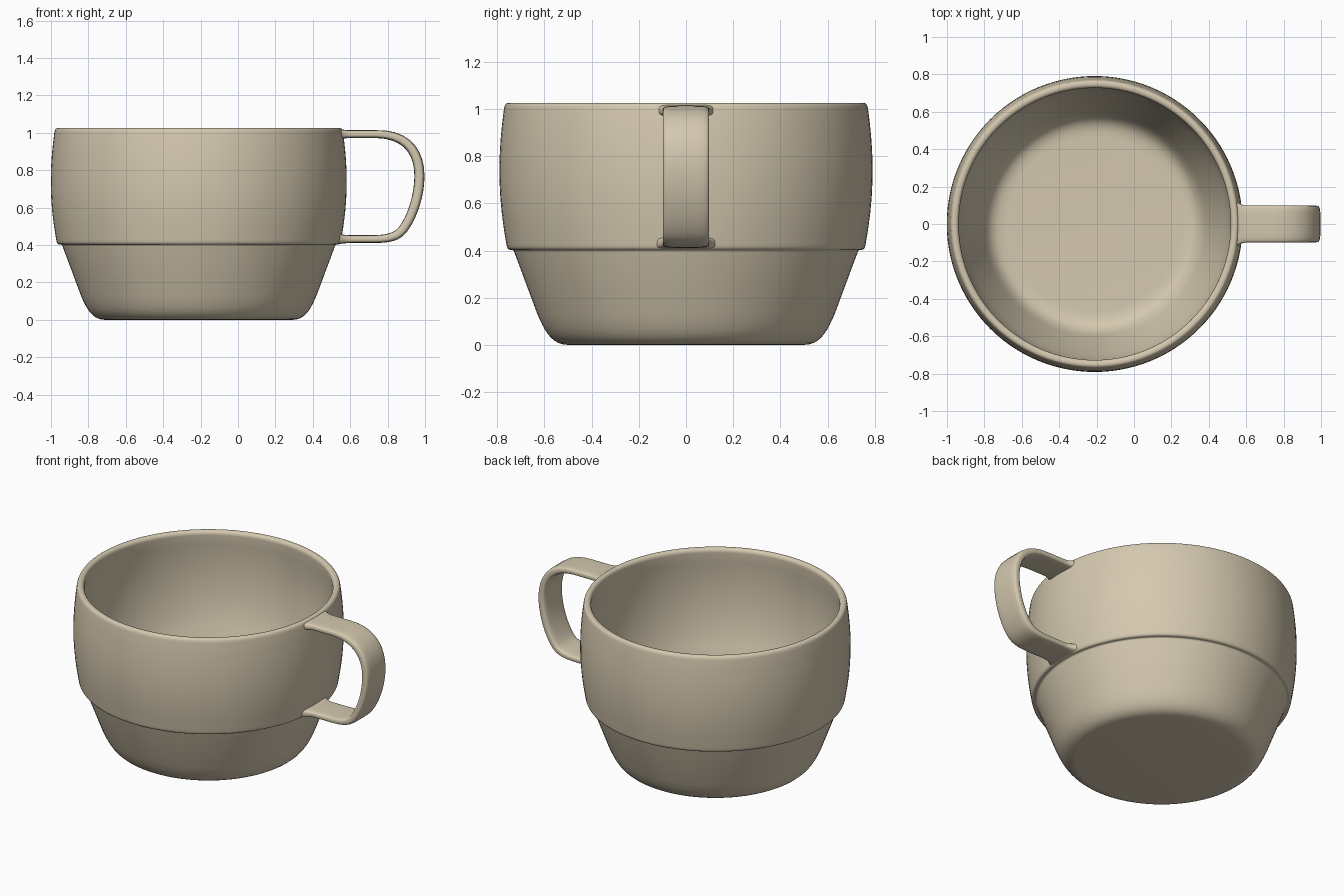
import bpy, bmesh, math
from mathutils import Vector
from mathutils.geometry import interpolate_bezier

cube = bpy.data.objects.get("Cube")
if cube:
    bpy.data.objects.remove(cube, do_unlink=True)

CUP_X = -0.21

# Single glazed beige material
beige = bpy.data.materials.new("warm_beige")
beige.use_nodes = True
colour = (0.66, 0.58, 0.43, 1)
beige.diffuse_color = colour
beige.node_tree.nodes["Principled BSDF"].inputs["Base Color"].default_value = colour


def curve_points(pieces, steps):
    """Chain cubic pieces given as four (x, z) control points; two points make a line."""
    pts = []
    for piece in pieces:
        ctrl = [Vector((x, 0, z)) for x, z in piece]
        seg = interpolate_bezier(*ctrl, steps) if len(ctrl) == 4 else ctrl
        for p in seg:
            if not pts or (p - pts[-1]).length > 1e-4:
                pts.append(p.copy())
    return pts


def finish(bm, name, angle):
    bmesh.ops.recalc_face_normals(bm, faces=bm.faces)
    mesh = bpy.data.meshes.new(name)
    bm.to_mesh(mesh)
    bm.free()
    mesh.materials.append(beige)
    obj = bpy.data.objects.new(name, mesh)
    bpy.context.collection.objects.link(obj)
    bpy.ops.object.select_all(action="DESELECT")
    obj.select_set(True)
    bpy.context.view_layer.objects.active = obj
    bpy.ops.object.shade_smooth_by_angle(angle=math.radians(angle))
    return obj


# Cup body: one closed profile, up the outside and down the inside
profile = curve_points([
    [(0, 0), (0.50, 0)],
    [(0.50, 0), (0.57, 0), (0.60, 0.06), (0.63, 0.13)],
    [(0.63, 0.13), (0.727, 0.39)],
    [(0.727, 0.39), (0.73, 0.403), (0.735, 0.403), (0.742, 0.403)],
    [(0.742, 0.403), (0.758, 0.403), (0.76, 0.415), (0.763, 0.435)],
    [(0.763, 0.435), (0.80, 0.64), (0.798, 0.81), (0.772, 1.0)],
    [(0.772, 1.0), (0.769, 1.02), (0.762, 1.026), (0.75, 1.026)],
    [(0.75, 1.026), (0.736, 1.026), (0.727, 1.018), (0.727, 1.0)],
    [(0.727, 1.0), (0.755, 0.81), (0.757, 0.62), (0.70, 0.42)],
    [(0.70, 0.42), (0.60, 0.15)],
    [(0.60, 0.15), (0.57, 0.07), (0.54, 0.045), (0.46, 0.045)],
    [(0.46, 0.045), (0, 0.045)],
], 10)
bm = bmesh.new()
verts = [bm.verts.new(p) for p in profile]
edges = [bm.edges.new(pair) for pair in zip(verts, verts[1:])]
bmesh.ops.spin(bm, geom=verts + edges, cent=(0, 0, 0), axis=(0, 0, 1),
               angle=math.tau, steps=112)
bmesh.ops.remove_doubles(bm, verts=bm.verts, dist=1e-4)
cup = finish(bm, "cup_body", 50)
cup.location.x = CUP_X

# Handle: flat rounded strap swept along a loop, flaring where it meets the cup
path = curve_points([
    [(0.53, 0.993), (0.56, 0.993), (0.58, 0.993), (0.61, 0.993)],
    [(0.61, 0.993), (0.74, 0.993)],
    [(0.74, 0.993), (0.90, 0.993), (0.97, 0.90), (0.97, 0.77)],
    [(0.97, 0.77), (0.97, 0.66), (0.93, 0.55), (0.885, 0.488)],
    [(0.885, 0.488), (0.85, 0.44), (0.80, 0.432), (0.71, 0.432)],
    [(0.71, 0.432), (0.61, 0.432)],
    [(0.61, 0.432), (0.58, 0.432), (0.56, 0.432), (0.53, 0.432)],
], 10)
SIDES = 32


def strap_section(centre, normal):
    flare = max(0, (0.61 - centre.x) / 0.08) ** 2
    half_w = 0.098 + 0.035 * flare
    half_t = 0.021 + 0.008 * flare + 0.006 * max(0, (centre.x - 0.75) / 0.22)
    ring = []
    for i in range(SIDES):
        a = math.tau * i / SIDES
        c, s = math.cos(a), math.sin(a)
        across = math.copysign(abs(c) ** 0.45, c) * half_w
        out = math.copysign(abs(s) ** 0.5, s) * half_t
        ring.append(centre + Vector((0, across, 0)) + normal * out)
    return ring


bm = bmesh.new()
rings = []
for i, p in enumerate(path):
    tangent = (path[min(i + 1, len(path) - 1)] - path[max(i - 1, 0)]).normalized()
    normal = Vector((-tangent.z, 0, tangent.x))
    rings.append([bm.verts.new(v) for v in strap_section(p, normal)])
for a, b in zip(rings, rings[1:]):
    for i in range(SIDES):
        j = (i + 1) % SIDES
        bm.faces.new((a[i], a[j], b[j], b[i]))
bm.faces.new(rings[0])
bm.faces.new(rings[-1])
finish(bm, "handle", 60)
